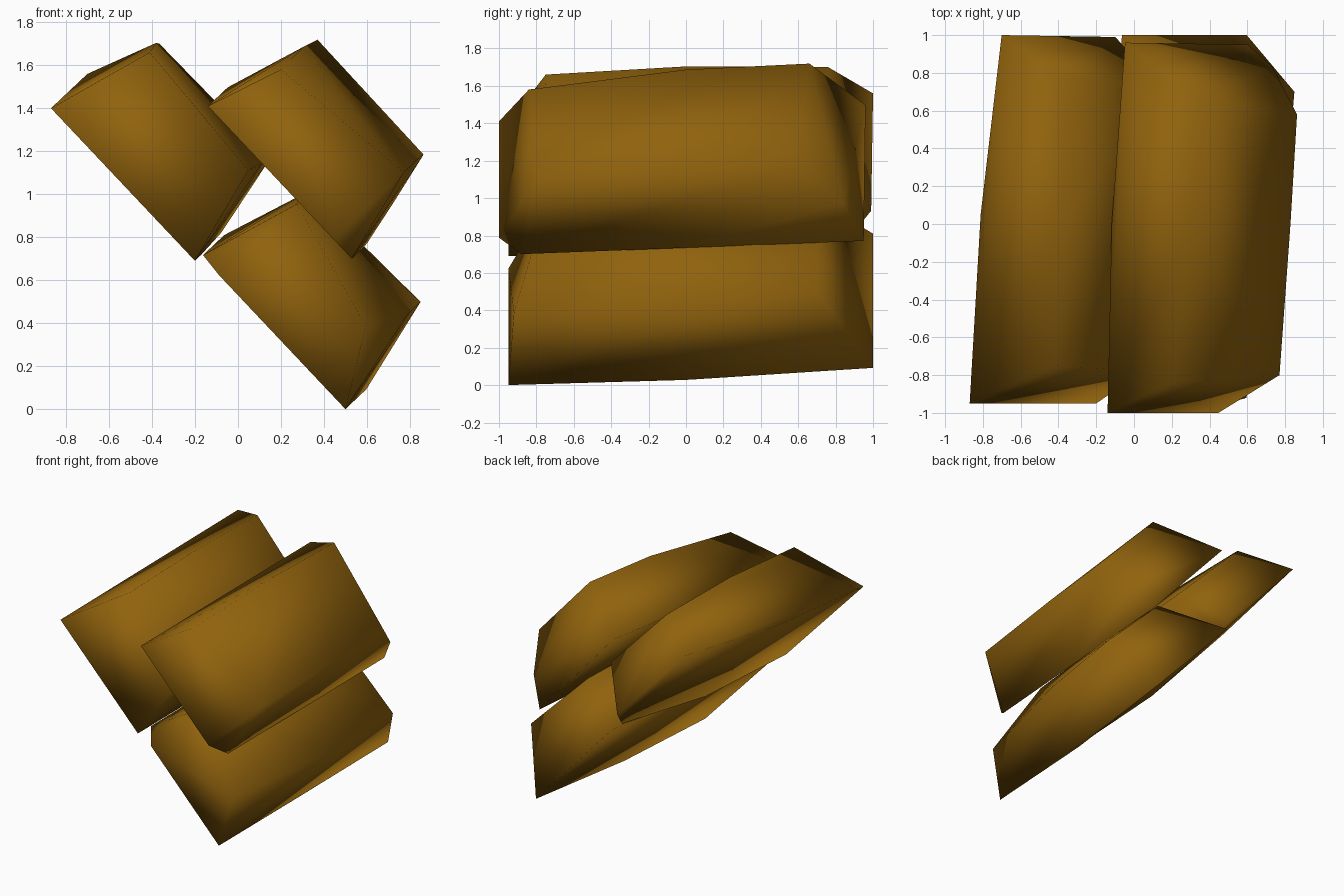
import bpy, bmesh, math
from mathutils import Vector

gold = bpy.data.materials.new("dark_gold")
gold.diffuse_color = (0.28, 0.123, 0.004, 1)

# Slanted stack: "across" runs down the slope, "out" points away from each base
ACROSS = Vector((0.686, 0, -0.727))
OUT = Vector((0.727, 0, 0.686))


def ingot(name, origin, base, top):
    """Tapered ingot: hull of base and top corners given as (across, y, out)."""
    o = Vector((origin[0], 0, origin[1]))
    bm = bmesh.new()
    for a, y, n in base + top:
        bm.verts.new(o + ACROSS * a + OUT * n + Vector((0, y, 0)))
    bmesh.ops.convex_hull(bm, input=bm.verts[:])
    loose = [v for v in bm.verts if not v.link_faces]
    bmesh.ops.delete(bm, geom=loose, context='VERTS')
    bmesh.ops.recalc_face_normals(bm, faces=bm.faces[:])
    for f in bm.faces:
        f.smooth = True
    me = bpy.data.meshes.new(name)
    bm.to_mesh(me)
    bm.free()
    me.materials.append(gold)
    ob = bpy.data.objects.new(name, me)
    bpy.context.collection.objects.link(ob)
    return ob


# Left ingot, back right base corner knocked off
ingot("left_ingot", (-0.87, 1.40),
      [(0, -0.95, 0), (0.976, -0.95, 0), (0, 0.05, 0.08), (0.976, 0, 0.04),
       (0, 1.0, 0.233), (0.87, 0.99, 0.24), (0.965, 0.90, 0.18)],
      [(0.126, -0.75, 0.513), (0.115, 0, 0.565), (0.128, 0.76, 0.573),
       (0.84, -0.78, 0.47), (0.86, 0, 0.54), (0.87, 0.71, 0.585)])

# Lower ingot, front left base corner and front right top corner knocked off
ingot("lower_ingot", (-0.17, 0.71),
      [(0.12, -0.95, 0), (0, -0.84, 0.01), (0.976, -0.95, 0),
       (0, 0, 0.05), (0.976, 0, 0.04), (0, 1.0, 0.146), (0.976, 1.0, 0.134)],
      [(0.126, -0.75, 0.49), (0.115, 0, 0.55), (0.16, 0.70, 0.572),
       (0.76, -0.92, 0.335), (0.854, 0, 0.515), (0.853, 0.70, 0.597)])

# Upper ingot, front right base corner knocked off
ingot("upper_ingot", (-0.14, 1.41),
      [(0, -1.0, 0), (0.855, -1.0, 0), (0.976, -0.88, 0),
       (0, 0, 0.03), (0.976, 0, 0.05), (0, 0.96, 0.127), (0.973, 0.95, 0.10)],
      [(0.11, -0.84, 0.365), (0.105, 0, 0.515), (0.125, 0.66, 0.583),
       (0.85, -0.80, 0.45), (0.85, 0, 0.53), (0.853, 0.58, 0.575),
       (0.917, 0.84, 0.33)])
